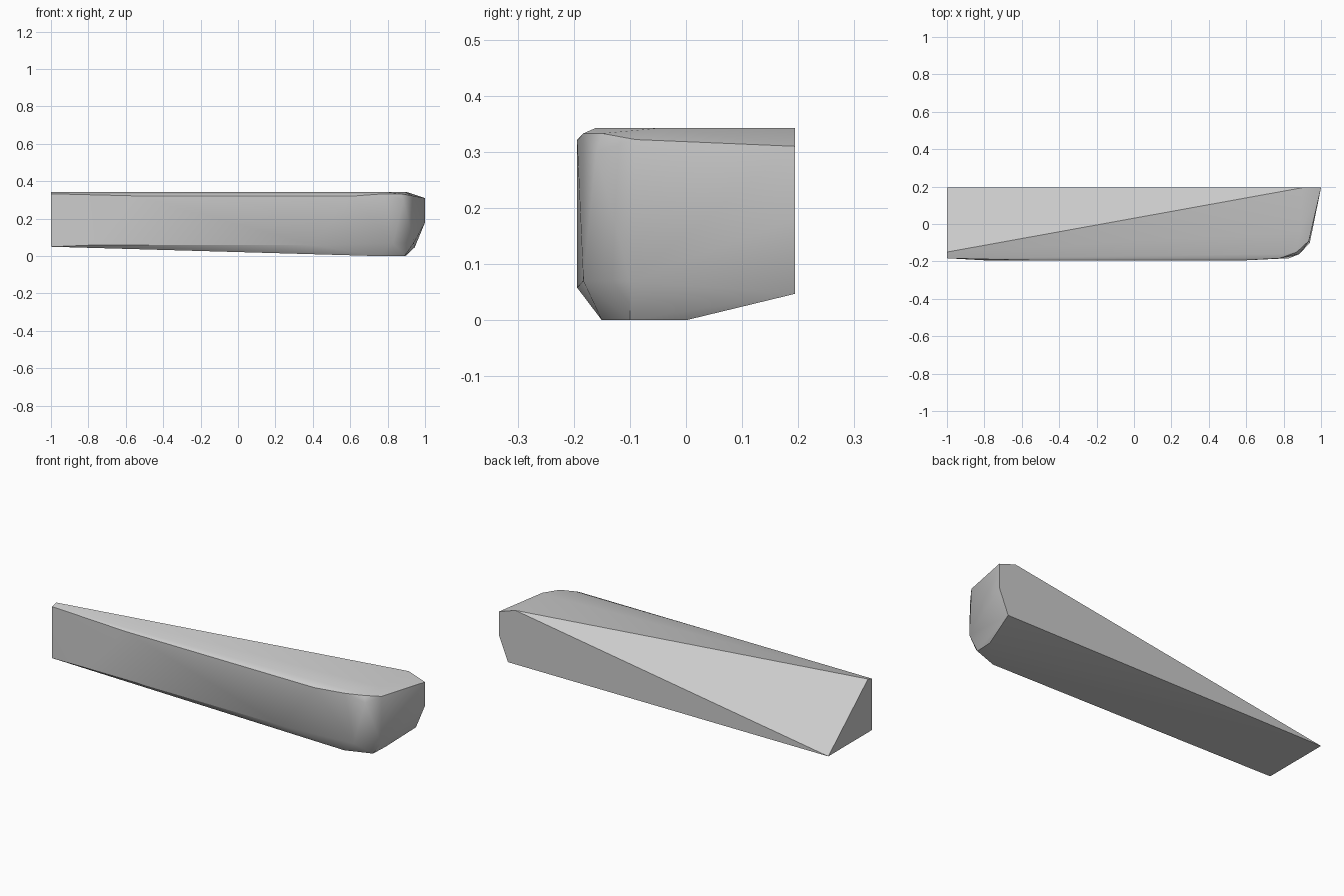
import bpy
import bmesh

if "Cube" in bpy.data.objects:
    bpy.data.objects.remove(bpy.data.objects["Cube"])

# Plain grey material
grey = bpy.data.materials.new("plain_grey")
grey.use_nodes = True
grey.diffuse_color = (0.6, 0.6, 0.6, 1)
grey.node_tree.nodes["Principled BSDF"].inputs["Base Color"].default_value = (0.6, 0.6, 0.6, 1)

# Corner points of the chiselled bar, grouped by region
BACK, FRONT, LIP, TOP = 0.194, -0.194, -0.183, 0.343
back_end = [(0.9, BACK, TOP), (1, BACK, 0.31), (1, BACK, 0.18),
            (0.945, BACK, 0.047), (-1, BACK, 0.05)]
tapered_end = [(-1, -0.15, TOP), (-1, LIP, 0.333), (-1, LIP, 0.05)]
front_side = [(-0.55, FRONT, 0.322), (0.6, FRONT, 0.32),
              (-0.8, FRONT, 0.058), (0.4, FRONT, 0.058)]
rounded_nose = [(0.78, LIP, 0.333), (0.83, LIP, 0.07), (0.885, -0.16, 0.3),
                (0.87, -0.15, 0.333), (0.935, -0.09, 0.322), (0.94, -0.1, 0.07)]
top_rim = [(0.78, -0.16, TOP), (0.89, -0.04, TOP)]
underside = [(0.895, 0, 0), (0.89, -0.1, 0), (0.75, -0.15, 0)]

# Wrap the points in a solid convex skin
bm = bmesh.new()
for point in back_end + tapered_end + front_side + rounded_nose + top_rim + underside:
    bm.verts.new(point)
hull = bmesh.ops.convex_hull(bm, input=bm.verts[:])
loose = [v for v in bm.verts if not v.link_faces]
bmesh.ops.delete(bm, geom=loose, context="VERTS")
bmesh.ops.dissolve_limit(bm, angle_limit=0.01, verts=bm.verts[:], edges=bm.edges[:])
bmesh.ops.recalc_face_normals(bm, faces=bm.faces[:])

mesh = bpy.data.meshes.new("chiselled_bar")
bm.to_mesh(mesh)
bm.free()
mesh.materials.append(grey)
bar = bpy.data.objects.new("chiselled_bar", mesh)
bpy.context.collection.objects.link(bar)

# Soft shading with the hard creases kept
bpy.ops.object.select_all(action="DESELECT")
bar.select_set(True)
bpy.context.view_layer.objects.active = bar
bpy.ops.object.shade_smooth_by_angle(angle=0.6)
